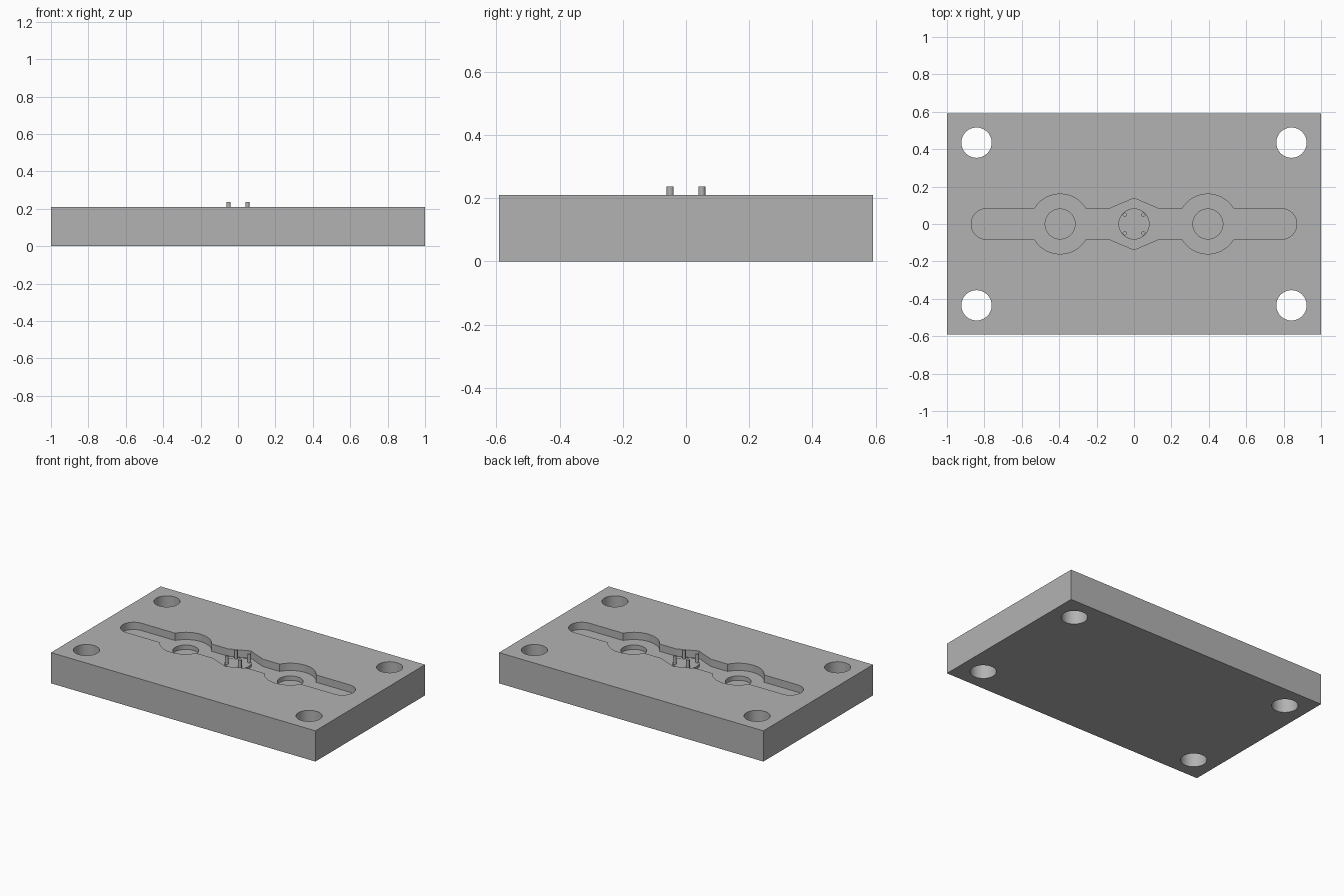
import bpy
import bmesh
from math import sin, cos, pi, asin, radians

cube = bpy.data.objects.get("Cube")
if cube:
    bpy.data.objects.remove(cube, do_unlink=True)

# Main dimensions
HALF_X, HALF_Y, TOP = 1.0, 0.592, 0.21
FLOOR, POCKET, BOSS = 0.16, 0.13, 0.18
SLOT_R, LOBE_R, LOBE_X, SLOT_END = 0.082, 0.16, 0.395, 0.87

grey = bpy.data.materials.new("plain_grey")
grey.use_nodes = True
colour = (0.45, 0.45, 0.45, 1)
grey.diffuse_color = colour
grey.node_tree.nodes["Principled BSDF"].inputs["Base Color"].default_value = colour


def arc(cx, radius, start, end, steps):
    return [(cx + radius * cos(start + (end - start) * i / steps),
             radius * sin(start + (end - start) * i / steps)) for i in range(steps + 1)]


def prism(name, outline, low, high):
    """Extrude a counter-clockwise outline between two heights."""
    bm = bmesh.new()
    base = bm.faces.new([bm.verts.new((x, y, low)) for x, y in outline])
    side = bmesh.ops.extrude_face_region(bm, geom=[base])
    for item in side["geom"]:
        if isinstance(item, bmesh.types.BMVert):
            item.co.z = high
    bmesh.ops.recalc_face_normals(bm, faces=bm.faces)
    mesh = bpy.data.meshes.new(name)
    bm.to_mesh(mesh)
    bm.free()
    mesh.materials.append(grey)
    obj = bpy.data.objects.new(name, mesh)
    bpy.context.collection.objects.link(obj)
    return obj


def cylinder(name, x, y, radius, low, high, sides=64):
    outline = [(x + radius * cos(2 * pi * i / sides),
                y + radius * sin(2 * pi * i / sides)) for i in range(sides)]
    return prism(name, outline, low, high)


def select_only(obj):
    bpy.ops.object.select_all(action='DESELECT')
    obj.select_set(True)
    bpy.context.view_layer.objects.active = obj


def smooth(obj):
    select_only(obj)
    bpy.ops.object.shade_smooth_by_angle(angle=radians(20))


def cut(target, cutter):
    cutter.hide_render = True
    mod = target.modifiers.new("cut", 'BOOLEAN')
    mod.operation, mod.solver, mod.object = 'DIFFERENCE', 'EXACT', cutter
    select_only(target)
    bpy.ops.object.modifier_apply(modifier=mod.name)
    bpy.data.objects.remove(cutter, do_unlink=True)


# Base plate
plate = prism("base_plate", [(-HALF_X, -HALF_Y), (HALF_X, -HALF_Y),
                             (HALF_X, HALF_Y), (-HALF_X, HALF_Y)], 0, TOP)

# Corner through holes
for sx in (-1, 1):
    for sy in (-1, 1):
        cut(plate, cylinder("hole_cutter", sx * 0.842, sy * 0.435, 0.081, -0.1, TOP + 0.1))

# Groove outline: rounded slot end, round lobe and centre point, turned half round
meet = asin(SLOT_R / LOBE_R)
half = (arc(SLOT_END - SLOT_R, SLOT_R, -pi / 2, pi / 2, 32)
        + arc(LOBE_X, LOBE_R, meet, pi - meet, 32)
        + [(0.132, SLOT_R), (0, 0.138), (-0.132, SLOT_R)]
        + arc(-LOBE_X, LOBE_R, meet, pi - meet, 32))
groove = half + [(-x, -y) for x, y in half]
cut(plate, prism("groove_cutter", groove, FLOOR, TOP + 0.1))

# Round pockets in the lobes
for sx in (-1, 1):
    cut(plate, cylinder("pocket_cutter", sx * LOBE_X, 0, 0.08, POCKET, TOP + 0.1))
smooth(plate)

# Raised centre disc with four pins
smooth(cylinder("centre_disc", 0, 0, 0.083, FLOOR - 0.005, BOSS))
for side_x, sx in (("left", 1), ("right", -1)):
    for side_y, sy in (("front", -1), ("back", 1)):
        smooth(cylinder(f"pin_{side_y}_{side_x}", sx * 0.05, sy * 0.05,
                        0.011, BOSS - 0.005, 0.237, 24))
